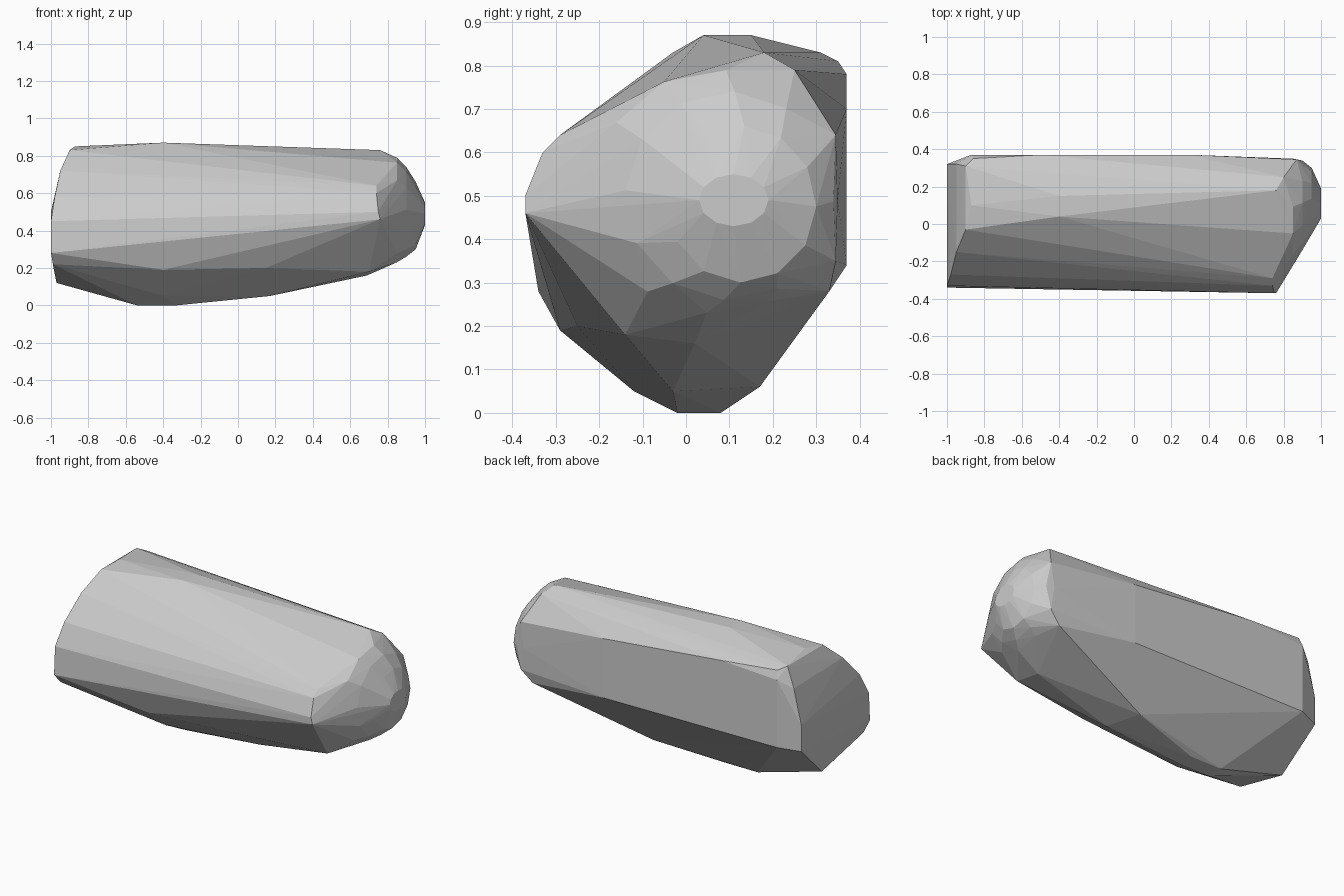
import bpy
import bmesh
from math import cos, sin, tau

default_cube = bpy.data.objects.get("Cube")
if default_cube:
    bpy.data.objects.remove(default_cube, do_unlink=True)


def make_material(name, colour):
    material = bpy.data.materials.new(name)
    material.use_nodes = True
    material.diffuse_color = colour
    shader = material.node_tree.nodes["Principled BSDF"]
    shader.inputs["Base Color"].default_value = colour
    shader.inputs["Roughness"].default_value = .9
    return material


def oval_ring(x, centre_y, centre_z, radius_y, radius_z, sides):
    """Corner points of an upright oval, used for the rounded end."""
    ring = []
    for step in range(sides):
        angle = tau * (step + x) / sides
        ring.append((x, centre_y + radius_y * cos(angle), centre_z + radius_z * sin(angle)))
    return ring


def hull_object(name, points, material):
    """Wrap the guide points in one convex, faceted stone."""
    bm = bmesh.new()
    for point in points:
        bm.verts.new(point)
    result = bmesh.ops.convex_hull(bm, input=bm.verts[:])
    leftover = {item for key in ("geom_interior", "geom_unused")
                for item in result[key] if isinstance(item, bmesh.types.BMVert)}
    bmesh.ops.delete(bm, geom=list(leftover), context="VERTS")
    # Merge nearly coplanar triangles into broad facets
    bmesh.ops.dissolve_limit(bm, angle_limit=.02, verts=bm.verts[:], edges=bm.edges[:])
    bmesh.ops.recalc_face_normals(bm, faces=bm.faces[:])
    mesh = bpy.data.meshes.new(name)
    bm.to_mesh(mesh)
    bm.free()
    mesh.materials.append(material)
    stone = bpy.data.objects.new(name, mesh)
    bpy.context.collection.objects.link(stone)
    return stone


# Blunt end: outline of the broken face, leaning inward towards the top
blunt_end = [
    (-1, .32, .34), (-1, .32, .5), (-.95, .32, .71), (-.9, .31, .83),
    (-.87, .1, .85), (-.9, -.03, .83), (-.95, -.15, .72), (-.98, -.27, .58),
    (-1, -.33, .45), (-1, -.34, .28), (-.99, -.29, .22), (-.97, .08, .12),
]

# Front ridge: the leading edge beside the rounded end
front_ridge = [
    (.76, -.37, .46), (.75, -.37, .5), (.74, -.33, .6), (.74, -.29, .64),
    (-.4, -.29, .19), (.15, -.25, .2),
]

# Crown: the shallow top
crown = [
    (-.4, .04, .87), (-.4, .15, .87), (.76, .18, .83), (.8, .25, .79),
]

# Belly: the narrow underside
belly = [
    (-.54, -.02, 0), (-.54, .08, 0), (-.33, -.02, 0), (-.33, .08, 0),
    (-.4, -.12, .05), (.17, -.03, .05), (.1, .17, .06),
    (.7, -.14, .18), (.69, .02, .16),
]

# Back: the flat rear face and its upper chamfer
back = [
    (-.87, .37, .35), (-.87, .37, .76), (-.5, .37, .78), (-.86, .35, .81),
    (.3, .37, .7), (.3, .37, .34), (.87, .345, .64), (.87, .345, .35),
    (.8, .33, .28),
]

# Rounded end: stacked ovals closing to a small tip
rounded_end = []
for x, centre_y, centre_z, radius_y, radius_z in (
        (.85, .07, .51, .28, .28),
        (.9, .1, .5, .24, .24),
        (.95, .13, .48, .17, .18),
        (1, .11, .49, .08, .06)):
    rounded_end += oval_ring(x, centre_y, centre_z, radius_y, radius_z, sides=12)

grey_stone = make_material("grey_stone", (.6, .6, .6, 1))
hull_object("stone_block",
            blunt_end + front_ridge + crown + belly + back + rounded_end,
            grey_stone)
